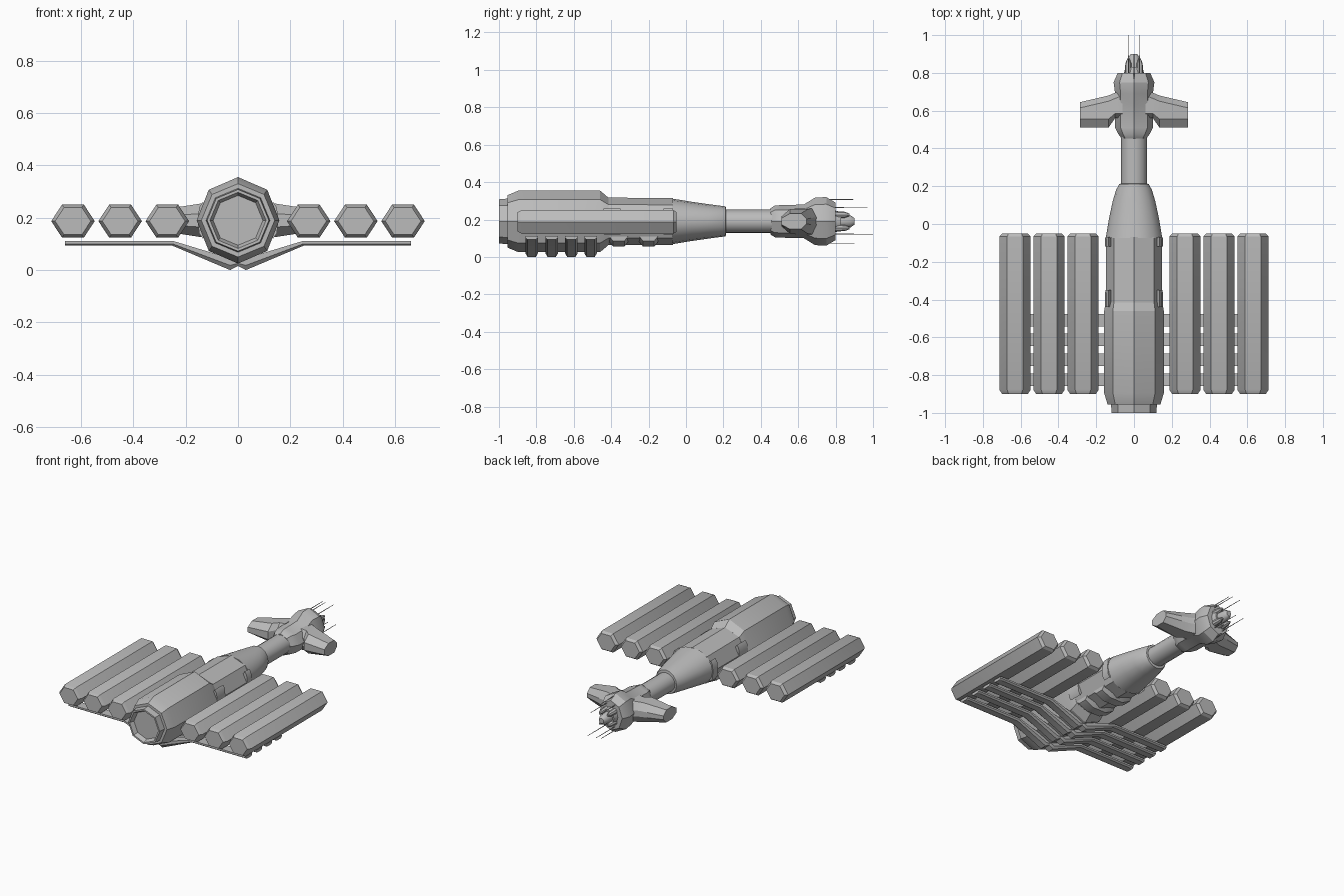
import bpy, bmesh, math
from mathutils import Vector

ZC = 0.19  # height of the hull axis
grey = bpy.data.materials.new("hull grey")
grey.diffuse_color = (0.5, 0.5, 0.5, 1)


def finish(name, verts, faces, smooth=30):
    me = bpy.data.meshes.new(name)
    me.from_pydata(verts, [], faces)
    bm = bmesh.new()
    bm.from_mesh(me)
    bmesh.ops.recalc_face_normals(bm, faces=bm.faces)
    bm.to_mesh(me)
    bm.free()
    me.materials.append(grey)
    ob = bpy.data.objects.new(name, me)
    bpy.context.collection.objects.link(ob)
    bpy.context.view_layer.objects.active = ob
    ob.select_set(True)
    bpy.ops.object.shade_smooth_by_angle(angle=math.radians(smooth))
    ob.select_set(False)
    return ob


def bridge(name, rings):
    """Skin a list of equal-length vertex rings and cap both ends."""
    n = len(rings[0])
    verts = [v for r in rings for v in r]
    faces = [list(range(n)), list(range((len(rings) - 1) * n, len(rings) * n))]
    for i in range(len(rings) - 1):
        for k in range(n):
            a, b = i * n + k, i * n + (k + 1) % n
            faces.append((a, b, b + n, a + n))
    return finish(name, verts, faces)


def loft(name, sections, sides, x=0, z=ZC):
    """Elliptical sections (y, x radius, z radius) along the y axis."""
    return bridge(name, [[(x + rx * math.cos(math.tau * k / sides), y,
                           z + rz * math.sin(math.tau * k / sides))
                          for k in range(sides)] for y, rx, rz in sections])


# Hull: octagonal engine block with recessed exhaust, then the middle section
loft("engine_block", [(-0.97, 0.095, 0.095), (-1.0, 0.107, 0.107), (-1.0, 0.118, 0.118),
                      (-0.955, 0.122, 0.122), (-0.955, 0.14, 0.14), (-0.895, 0.158, 0.165),
                      (-0.46, 0.158, 0.165), (-0.415, 0.15, 0.127)], 8)
loft("middle_hull", [(-0.43, 0.148, 0.127), (-0.07, 0.148, 0.125)], 8)
loft("forward_hull", [(-0.075, 0.15, 0.122), (0.03, 0.132, 0.105), (0.12, 0.113, 0.092),
                      (0.18, 0.095, 0.084), (0.212, 0.078, 0.08), (0.215, 0.06, 0.06)], 16)
loft("neck", [(0.2, 0.068, 0.063), (0.47, 0.068, 0.063)], 16)

# Side keels framing the middle section
for s in (-1, 1):
    for y0, y1 in ((-0.44, -0.35), (-0.12, -0.07)):
        loft("hull_collar", [(y0, 0.02, 0.07), (y1, 0.018, 0.07)], 8, x=s * 0.134)

# Head: faceted body, flared collar and nose
loft("head", [(0.452, 0.065, 0.07), (0.475, 0.082, 0.085), (0.51, 0.1, 0.087),
              (0.63, 0.1, 0.09), (0.69, 0.1, 0.127), (0.75, 0.108, 0.13),
              (0.8, 0.086, 0.1), (0.8, 0.06, 0.065)], 8)
loft("nose", [(0.79, 0.056, 0.06), (0.83, 0.045, 0.05), (0.83, 0.035, 0.037),
              (0.88, 0.03, 0.032), (0.9, 0.017, 0.018)], 12)
for k in range(4):
    a = math.pi / 4 + k * math.pi / 2
    loft("nose_pod", [(0.79, 0.02, 0.02), (0.85, 0.016, 0.016), (0.875, 0.006, 0.006)], 8,
         x=0.042 * math.cos(a), z=ZC + 0.05 * math.sin(a))

# Needle antennas
for x, z, y0, y1 in ((-0.03, 0.265, 0.77, 0.97), (0.03, 0.265, 0.77, 0.97),
                     (-0.03, 0.122, 0.77, 1.0), (0.03, 0.122, 0.77, 1.0),
                     (0, 0.307, 0.74, 0.9), (0, 0.073, 0.74, 0.9)):
    loft("antenna", [(y0, 0.003, 0.003), (y1, 0.0015, 0.0015)], 6, x=x, z=z)

# Stub wings on the head: six-sided section with a thin trailing edge
for s in (-1, 1):
    rings = []
    for x, yt, ym, yl, h in ((0.06, 0.56, 0.585, 0.71, 0.07), (0.1, 0.56, 0.585, 0.695, 0.068),
                             (0.135, 0.51, 0.555, 0.68, 0.065), (0.285, 0.51, 0.555, 0.645, 0.042)):
        sec = [(yt, 0.4), (ym, 1), (yl - 0.03, 1), (yl, 0.3)]
        sec += [(y, -f) for y, f in reversed(sec)]
        rings.append([(s * x, y, ZC + f * h) for y, f in sec])
    bridge("stub_wing", rings)

# Cargo pods: three hexagonal containers on each side
for s in (-1, 1):
    for x in (0.27, 0.45, 0.63):
        loft("cargo_pod", [(-0.9, 0.068, 0.06), (-0.878, 0.083, 0.073),
                           (-0.067, 0.083, 0.073), (-0.05, 0.068, 0.06)], 6, x=s * x, z=0.187)

# Support arms: bent beams with chamfered undersides
for y in (-0.825, -0.718, -0.613, -0.51):
    for s in (-1, 1):
        rings = []
        for x, lo, hi in ((0, 0.016, 0.04), (0.03, 0.0, 0.045), (0.25, 0.093, 0.112),
                          (0.66, 0.093, 0.112)):
            m = lo + 0.4 * (hi - lo)
            rings.append([(s * x, y + w, z) for w, z in
                          ((-0.033, hi), (-0.033, m), (-0.022, lo),
                           (0.022, lo), (0.033, m), (0.033, hi))])
        bridge("support_arm", rings)

# Belly ribs under the middle section
for y in (-0.36, -0.2):
    bridge("belly_rib", [[(x, y - w, z), (x, y + w, z), (x, y + w - 0.02, z - d),
                          (x, y - w + 0.02, z - d)]
                         for x, z, w, d in ((-0.11, 0.11, 0.05, 0.025), (-0.05, 0.08, 0.05, 0.025),
                                            (0.05, 0.08, 0.05, 0.025), (0.11, 0.11, 0.05, 0.025))])
